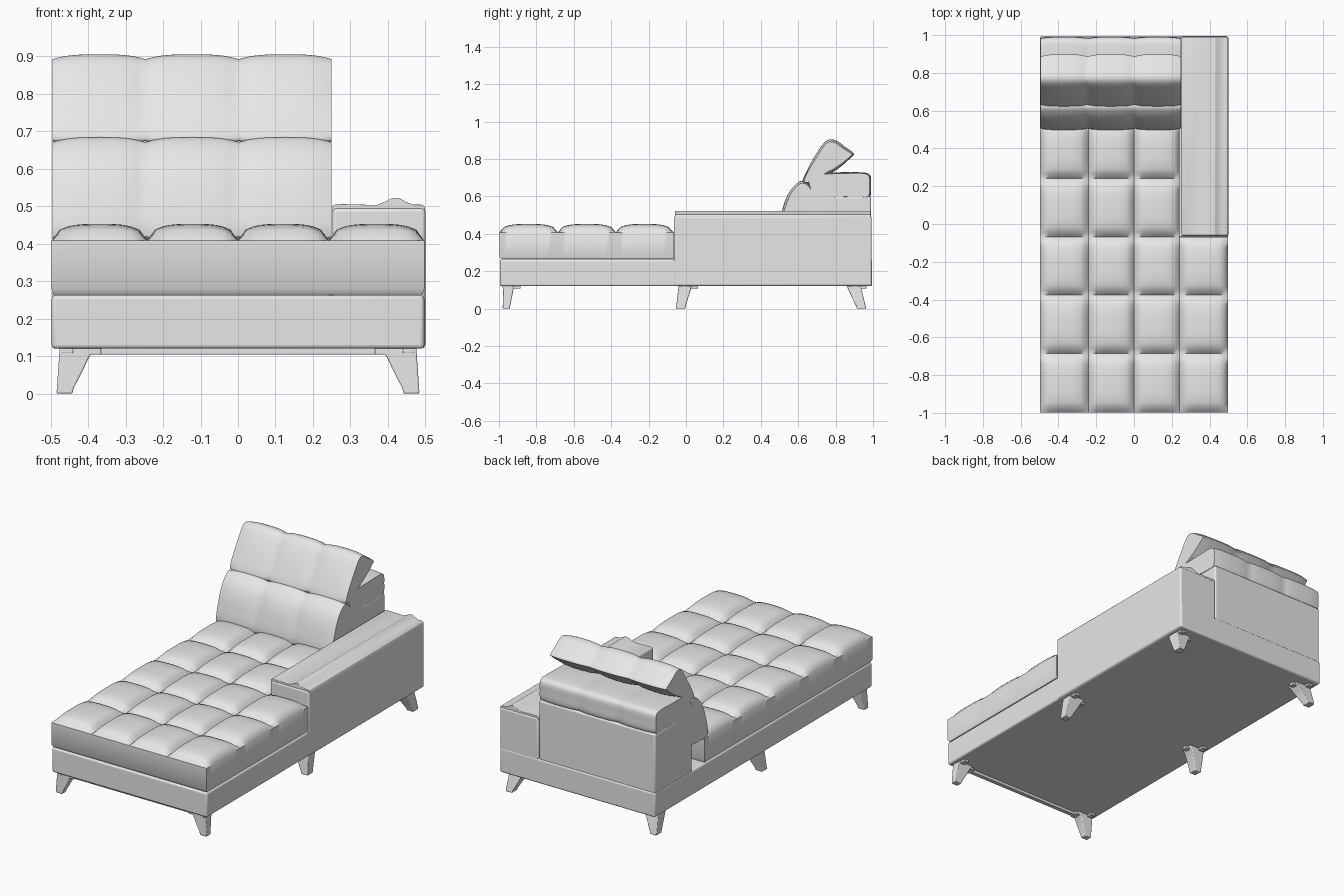
import bpy, bmesh, math
from mathutils import Vector

cube = bpy.data.objects.get("Cube")
if cube:
    bpy.data.objects.remove(cube)

fabric = bpy.data.materials.new("light_grey")
fabric.use_nodes = True
GREY = (0.8, 0.8, 0.8, 1)
fabric.diffuse_color = GREY
fabric.node_tree.nodes["Principled BSDF"].inputs["Base Color"].default_value = GREY


def finish(name, bm, bevel=0, angle=35):
    bmesh.ops.recalc_face_normals(bm, faces=bm.faces)
    mesh = bpy.data.meshes.new(name)
    bm.to_mesh(mesh)
    bm.free()
    mesh.materials.append(fabric)
    obj = bpy.data.objects.new(name, mesh)
    bpy.context.collection.objects.link(obj)
    if bevel:
        mod = obj.modifiers.new("soft_edges", 'BEVEL')
        mod.width, mod.segments = bevel, 3
    bpy.ops.object.select_all(action='DESELECT')
    obj.select_set(True)
    bpy.context.view_layer.objects.active = obj
    bpy.ops.object.shade_smooth_by_angle(angle=math.radians(angle))
    return obj


def box(name, lo, hi, bevel=0.008):
    bm = bmesh.new()
    bmesh.ops.create_cube(bm, size=1)
    for v in bm.verts:
        v.co = [(a + b) / 2 + c * (b - a) for a, b, c in zip(lo, hi, v.co)]
    return finish(name, bm, bevel)


def loft(bm, rings):
    loops = [[bm.verts.new(p) for p in ring] for ring in rings]
    n = len(loops[0])
    for a, b in zip(loops, loops[1:]):
        for i in range(n):
            bm.faces.new((a[i], a[(i + 1) % n], b[(i + 1) % n], b[i]))
    bm.faces.new(loops[0])
    bm.faces.new(loops[-1])


def puff(t):
    return 1 - abs(2 * t - 1) ** 3


def smooth_loop(points, steps=5):
    """Closed rounded curve through a few profile points."""
    pts = [Vector(p) for p in points]
    n, out = len(pts), []
    for i in range(n):
        a, b, c, d = (pts[(i + k) % n] for k in (-1, 0, 1, 2))
        for s in range(steps):
            t = s / steps
            out.append(0.5 * (2 * b + (c - a) * t + (2 * a - 5 * b + 4 * c - d) * t * t
                              + (3 * b - a - 3 * c + d) * t ** 3))
    return out


def padded_roll(name, profile, x0=-0.495, x1=0.25, cells=3, pinch=0.013, steps=12):
    """Profile in the y-z plane run along x, drawn in at each seam."""
    loop = smooth_loop(profile)
    mid = sum(loop, Vector((0, 0))) / len(loop)
    rings = []
    for i in range(cells * steps + 1):
        t = i / steps
        pull = pinch * (1 - puff(t % 1))
        x = x0 + (x1 - x0) * t / cells
        rings.append([(x, *(p - (p - mid).normalized() * pull)) for p in loop])
    bm = bmesh.new()
    loft(bm, rings)
    return finish(name, bm, angle=30)


# Base and back frame
box("base", (-0.497, -0.995, 0.12), (0.497, 0.995, 0.262), 0.01)
box("back_frame", (-0.495, 0.65, 0.25), (0.25, 0.99, 0.6), 0.01)

# L-shaped tufted seat: quilted top, then straight sides and an underside
xs = (-0.497, -0.242, 0, 0.242, 0.497)
ys = (-0.998, -0.685, -0.375, -0.068, 0.24, 0.54)
STEPS = 12
bm = bmesh.new()
for i in range(4):
    for j in range(5):
        if i == 3 and j > 2:
            continue
        grid = []
        for a in range(STEPS + 1):
            for b in range(STEPS + 1):
                u, v = a / STEPS, b / STEPS
                z = 0.408 + 0.045 * math.sqrt(puff(u) * puff(v))
                grid.append(bm.verts.new((xs[i] + (xs[i + 1] - xs[i]) * u,
                                          ys[j] + (ys[j + 1] - ys[j]) * v, z)))
        row = STEPS + 1
        for a in range(STEPS):
            for b in range(STEPS):
                k = a * row + b
                bm.faces.new((grid[k], grid[k + row], grid[k + row + 1], grid[k + 1]))
bmesh.ops.remove_doubles(bm, verts=bm.verts, dist=0.0005)
rim = [e for e in bm.edges if e.is_boundary]
for level, scale in ((0.28, 1), (0.265, 0.99)):
    new = bmesh.ops.extrude_edge_only(bm, edges=rim)["geom"]
    for v in (g for g in new if isinstance(g, bmesh.types.BMVert)):
        v.co = (v.co.x * scale, v.co.y * scale, level)
    rim = [g for g in new if isinstance(g, bmesh.types.BMEdge)]
    rim = [e for e in rim if e.is_boundary]
bmesh.ops.holes_fill(bm, edges=rim, sides=0)
finish("seat_cushion", bm, angle=40)

# Backrest padding
padded_roll("back_cushion", [(0.5, 0.41), (0.515, 0.53), (0.55, 0.62), (0.6, 0.675),
                             (0.635, 0.682), (0.67, 0.655), (0.725, 0.59),
                             (0.7, 0.5), (0.67, 0.41), (0.58, 0.395)])
padded_roll("headrest", [(0.622, 0.678), (0.655, 0.755), (0.71, 0.85), (0.755, 0.9),
                         (0.8, 0.9), (0.85, 0.865), (0.897, 0.83), (0.885, 0.81),
                         (0.81, 0.745), (0.75, 0.715), (0.65, 0.668)])
padded_roll("back_bolster", [(0.65, 0.67), (0.69, 0.715), (0.8, 0.728), (0.93, 0.729),
                             (0.983, 0.715), (0.99, 0.66), (0.983, 0.598),
                             (0.93, 0.592), (0.8, 0.59), (0.7, 0.59)], pinch=0.008)

# Armrest on the left with a raised piped ridge along its top
box("armrest", (0.252, -0.065, 0.121), (0.5, 0.993, 0.495), 0.01)
pad = [(0.252, 0.48), (0.252, 0.5), (0.26, 0.506), (0.37, 0.503), (0.395, 0.513),
       (0.412, 0.522), (0.43, 0.522), (0.448, 0.511), (0.468, 0.504),
       (0.492, 0.504), (0.499, 0.497), (0.499, 0.48)]
bm = bmesh.new()
loft(bm, [[(x, y, z) for x, z in pad] for y in (-0.06, 0.988)])
finish("armrest_pad", bm, 0.003, 50)


# Splayed legs with mounting flanges; right side mirrors left
def leg(name, side, foot, top, flange):
    bm = bmesh.new()
    rings = []
    for z, inner, t in ((0, 0.442, 0), (0.015, 0.438, 0.1), (0.06, 0.415, 0.5),
                        (0.1, 0.396, 0.85), (0.121, 0.375, 1)):
        y0, y1 = (f + (g - f) * t for f, g in zip(foot, top))
        outer = 0.484 - 0.008 * t
        rings.append([(side * x, y, z) for x, y in
                      ((inner, y0), (outer, y0), (outer, y1), (inner, y1))])
    loft(bm, rings)
    finish(name, bm, 0.004)
    xa, xb = sorted((side * 0.365, side * 0.476))
    box(name + "_flange", (xa, flange[0], 0.104), (xb, flange[1], 0.122), 0.003)


places = {"front": ((-0.98, -0.942), (-0.978, -0.92), (-0.978, -0.93)),
          "middle": ((-0.053, -0.005), (-0.04, 0.03), (-0.02, 0.01)),
          "back": ((0.914, 0.963), (0.86, 0.935), (0.89, 0.92))}
for place, (foot, top, flange) in places.items():
    for label, side in (("left", 1), ("right", -1)):
        leg(f"{place}_{label}_leg", side, foot, top, flange)
        yc = top[1]
        xa, xb = sorted((side * 0.44, side * 0.47))
        end = yc + (0.035 if place != "back" else 0.03)
        box(f"{place}_{label}_bracket", (xa, yc - 0.06, 0.108), (xb, end, 0.122), 0.002)

# Cross rail between the front legs
box("front_rail", (-0.37, -0.97, 0.104), (0.37, -0.945, 0.122), 0.003)
